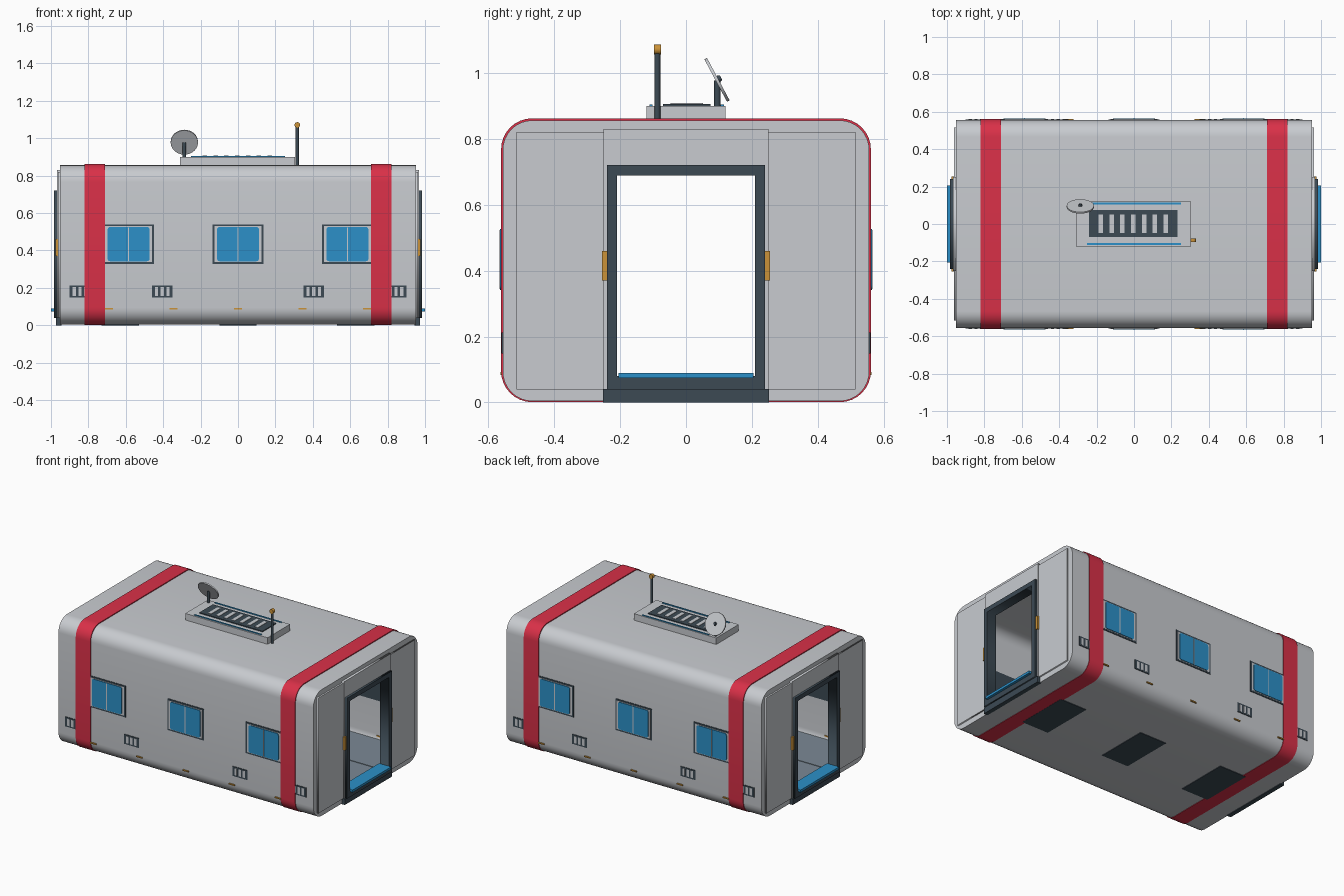
import bpy, bmesh, math
from mathutils import Matrix, Vector

cube = bpy.data.objects.get("Cube")
if cube:
    bpy.data.objects.remove(cube, do_unlink=True)


def material(name, rgb):
    m = bpy.data.materials.new(name)
    m.use_nodes = True
    m.diffuse_color = (*rgb, 1)
    m.node_tree.nodes["Principled BSDF"].inputs["Base Color"].default_value = (*rgb, 1)
    return m


LIGHT = material("light grey", (0.58, 0.60, 0.63))
RED = material("stripe red", (0.70, 0.03, 0.065))
SLATE = material("dark slate", (0.045, 0.068, 0.088))
BLUE = material("glass blue", (0.025, 0.28, 0.58))
ORANGE = material("lamp orange", (0.60, 0.29, 0.04))
FLOOR = material("floor grey", (0.20, 0.25, 0.30))


def finish(name, bm, mat, smooth=False):
    me = bpy.data.meshes.new(name)
    bmesh.ops.recalc_face_normals(bm, faces=bm.faces)
    bm.to_mesh(me)
    bm.free()
    me.materials.append(mat)
    ob = bpy.data.objects.new(name, me)
    bpy.context.collection.objects.link(ob)
    if smooth:
        bpy.ops.object.select_all(action='DESELECT')
        ob.select_set(True)
        bpy.context.view_layer.objects.active = ob
        bpy.ops.object.shade_smooth_by_angle(angle=math.radians(35))
    return ob


def box(name, mat, x, y, z):
    """Box from three (low, high) spans."""
    bm = bmesh.new()
    bmesh.ops.create_cube(bm, size=1)
    for v in bm.verts:
        v.co = [(a + b) / 2 + c * abs(b - a) for (a, b), c in zip((x, y, z), v.co)]
    return finish(name, bm, mat)


def cylinder(name, mat, centre, radius, depth, axis=(0, 0, 1), sides=24, top=None):
    bm = bmesh.new()
    turn = Vector((0, 0, 1)).rotation_difference(Vector(axis)).to_matrix().to_4x4()
    bmesh.ops.create_cone(bm, cap_ends=True, segments=sides, radius1=radius,
                          radius2=radius if top is None else top, depth=depth,
                          matrix=Matrix.Translation(centre) @ turn)
    return finish(name, bm, mat, True)


def rounded(half, low, high, r=0, mid=0, steps=8):
    """Rectangle outline, optionally with round corners."""
    if not r:
        return [(mid + half, low), (mid + half, high), (mid - half, high), (mid - half, low)]
    pts = []
    corners = [(half - r, low + r), (half - r, high - r), (r - half, high - r), (r - half, low + r)]
    for k, (cx, cz) in enumerate(corners):
        for i in range(steps + 1):
            a = math.pi / 2 * (k - 1 + i / steps)
            pts.append((mid + cx + r * math.cos(a), cz + r * math.sin(a)))
    return pts


def plate(name, mat, loops, a, b, axis="x", smooth=False):
    """Outline with optional holes, extruded from a to b along the axis."""
    cu = bpy.data.curves.new(name, 'CURVE')
    cu.dimensions, cu.fill_mode, cu.extrude = '2D', 'BOTH', abs(b - a) / 2
    for loop in loops:
        sp = cu.splines.new('POLY')
        sp.points.add(len(loop) - 1)
        for p, (u, v) in zip(sp.points, loop):
            p.co = (u, v, 0, 1)
        sp.use_cyclic_u = True
    helper = bpy.data.objects.new(name + " outline", cu)
    me = bpy.data.meshes.new_from_object(helper)
    bm = bmesh.new()
    bm.from_mesh(me)
    bpy.data.objects.remove(helper)
    bpy.data.curves.remove(cu)
    bpy.data.meshes.remove(me)
    bmesh.ops.remove_doubles(bm, verts=bm.verts, dist=0.0001)
    mid = (a + b) / 2
    for v in bm.verts:
        u, w, d = v.co
        v.co = (mid + d, u, w) if axis == "x" else (u, mid - d, w)
    return finish(name, bm, mat, smooth)


# Hollow cabin body
outer = rounded(0.556, 0.004, 0.856, 0.09)
inner = rounded(0.53, 0.03, 0.83, 0.07)
door = rounded(0.21, 0.08, 0.69)
plate("cabin_shell", LIGHT, [outer, inner], -0.92, 0.92, smooth=True)
for i, y in enumerate((-0.35, 0, 0.35)):
    box(f"floor_board_{i}", FLOOR, (-0.92, 0.92), (y - 0.172, y + 0.172), (0.025, 0.07))

# Ends: wall, raised panels, door frame, threshold and lamps
for s, side in ((1, "left"), (-1, "right")):
    def span(a, b):
        return tuple(sorted((s * a, s * b)))
    plate(f"{side}_end_wall", LIGHT, [outer, door], *span(0.92, 0.952), smooth=True)
    plate(f"{side}_end_panel", LIGHT, [rounded(0.515, 0.04, 0.82), door], *span(0.951, 0.962))
    plate(f"{side}_door_surround", LIGHT, [rounded(0.25, 0.03, 0.83), door], *span(0.951, 0.968))
    plate(f"{side}_door_frame", SLATE, [rounded(0.24, 0.04, 0.72), rounded(0.209, 0.08, 0.689)],
          *span(0.915, 0.983))
    box(f"{side}_threshold", SLATE, span(0.945, 0.974), (-0.252, 0.252), (0, 0.041))
    box(f"{side}_door_sill", BLUE, span(0.91, 1.0), (-0.205, 0.205), (0.074, 0.09))
    for t in (-1, 1):
        y = t * 0.246
        box(f"{side}_door_lamp", ORANGE, span(0.96, 0.977), (y - 0.009, y + 0.009), (0.37, 0.46))

    # Red stripe around the body
    plate(f"{side}_stripe", RED, [rounded(0.561, 0.001, 0.862, 0.094),
                                  rounded(0.548, 0.012, 0.848, 0.084)],
          *span(0.71, 0.82), smooth=True)

# Long sides: windows, vents and marker lamps
for s, side in ((-1, "front"), (1, "back")):
    def depth(a, b):
        return tuple(sorted((s * a, s * b)))
    for x in (-0.585, 0, 0.585):
        box(f"{side}_window_frame", SLATE, (x - 0.136, x + 0.136), depth(0.525, 0.5595), (0.328, 0.54))
        box(f"{side}_window_lining", LIGHT, (x - 0.125, x + 0.125), depth(0.55, 0.5605), (0.338, 0.53))
        plate(f"{side}_window_glass", BLUE, [rounded(0.112, 0.342, 0.526, 0.014, x, 4)],
              *depth(0.55, 0.565), axis="y")
        box(f"{side}_window_bar", LIGHT, (x - 0.003, x + 0.003), depth(0.55, 0.5665), (0.345, 0.523))
    for x in (-0.845, -0.405, 0.405, 0.845):
        box(f"{side}_vent", SLATE, (x - 0.056, x + 0.056), depth(0.525, 0.5595), (0.148, 0.213))
        for k in (-1, 0, 1):
            c = x + k * 0.031
            box(f"{side}_vent_slot", LIGHT, (c - 0.009, c + 0.009), depth(0.55, 0.5605), (0.157, 0.204))
    for k in range(-2, 3):
        x = k * 0.345
        box(f"{side}_marker_lamp", ORANGE, (x - 0.022, x + 0.022), depth(0.525, 0.5625), (0.084, 0.092))

# Plates under the floor
for x in (-0.63, 0, 0.63):
    box("skid_plate", SLATE, (x - 0.1, x + 0.1), (-0.18, 0.18), (0, 0.01))

# Roof unit with grille and light strips
box("roof_unit", LIGHT, (-0.31, 0.305), (-0.12, 0.12), (0.85, 0.9))
box("roof_grille", SLATE, (-0.24, 0.232), (-0.07, 0.075), (0.895, 0.906))
for k in range(-3, 4):
    x = k * 0.058 - 0.004
    box("roof_grille_slot", LIGHT, (x - 0.012, x + 0.012), (-0.047, 0.052), (0.9, 0.9085))
for y in (-0.106, 0.11):
    box("roof_light_strip", BLUE, (-0.25, 0.25), (y - 0.005, y + 0.005), (0.895, 0.904))

# Aerial
cylinder("aerial_mast", SLATE, (0.317, -0.087, 0.955), 0.009, 0.21, sides=12)
cylinder("aerial_lamp", ORANGE, (0.317, -0.087, 1.071), 0.015, 0.021, axis=(0, 1, 0), sides=16)

# Tilted dish on its post
tilt = Vector((0, 0.88, 0.47)).normalized()
hub = Vector((-0.287, 0.094, 0.979))
cylinder("dish_post", SLATE, (-0.287, 0.095, 0.935), 0.01, 0.085, sides=12)
cylinder("dish", LIGHT, hub, 0.073, 0.009, axis=tilt, sides=32)
cylinder("dish_feed", SLATE, hub + tilt * 0.008, 0.012, 0.012, axis=tilt, sides=12, top=0.008)
